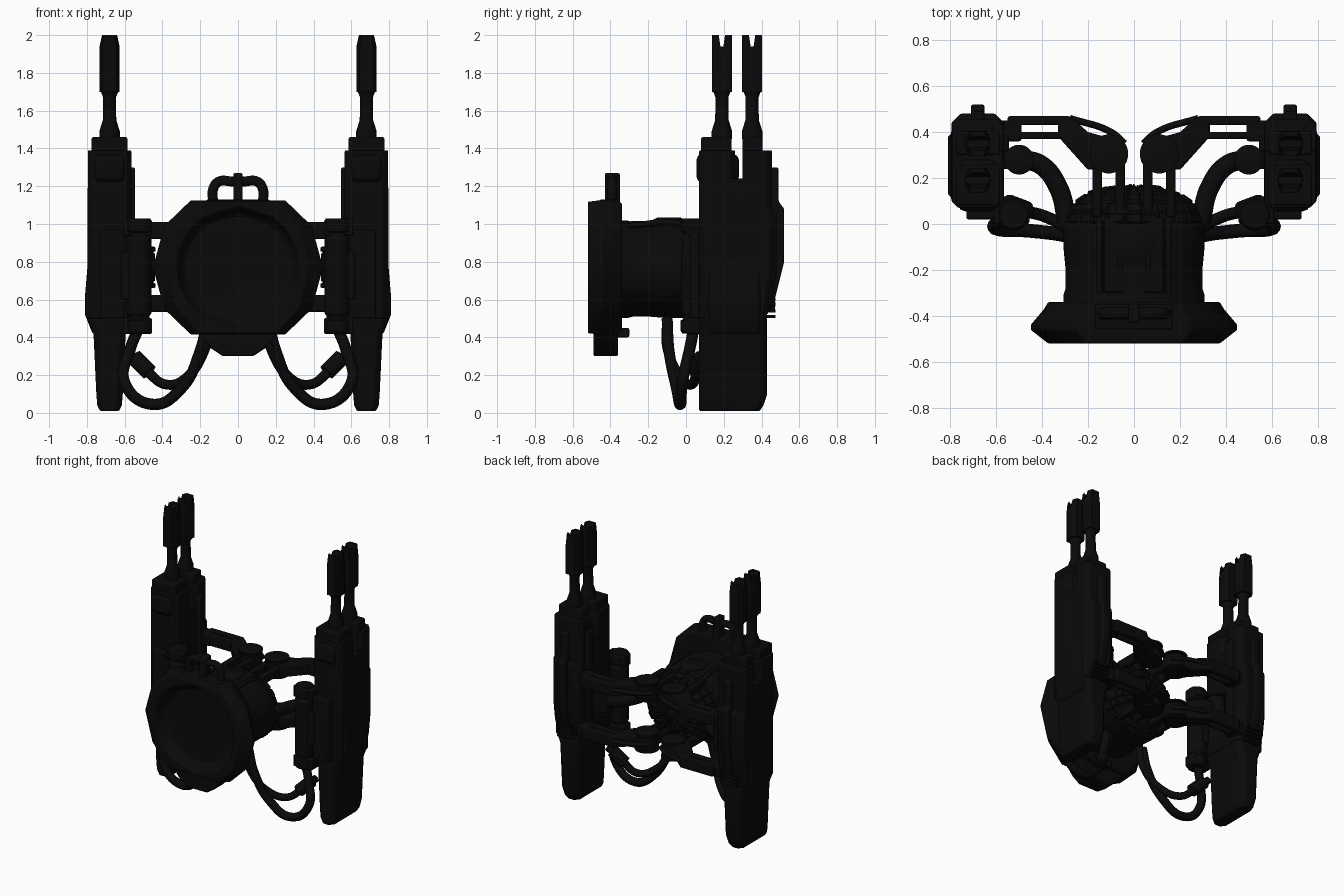
import bpy, bmesh, math, random

random.seed(4)
cube = bpy.data.objects.get("Cube")
if cube:
    bpy.data.objects.remove(cube)

shade = (.003, .003, .003, 1)
black = bpy.data.materials.new("matte_black")
black.use_nodes = True
black.diffuse_color = shade
black.node_tree.nodes["Principled BSDF"].inputs["Base Color"].default_value = shade
solid_parts = []

# Shared anchor positions
POD = .68
FRONT_BARREL, REAR_BARREL = .19, .35
LINK_HEIGHTS = (.58, .965)


def add(name, bm, bevel, pair):
    """Turn a bmesh in world coordinates into an object, optionally mirrored in x."""
    bmesh.ops.recalc_face_normals(bm, faces=bm.faces)
    mesh = bpy.data.meshes.new(name)
    bm.to_mesh(mesh)
    bm.free()
    mesh.materials.append(black)
    part = bpy.data.objects.new(name, mesh)
    bpy.context.collection.objects.link(part)
    if bevel:
        modifier = part.modifiers.new("Bevel", "BEVEL")
        modifier.width, modifier.segments = bevel, 2
        modifier.limit_method = "ANGLE"
    if pair:
        part.modifiers.new("Mirror", "MIRROR")
    solid_parts.append(part)


def loft(name, loops, bevel=.006, pair=True, panel=0):
    """Bridge equal-length loops of points, cap both ends, optionally raise panels."""
    bm = bmesh.new()
    rings = [[bm.verts.new(point) for point in loop] for loop in loops]
    sides = []
    for lower, upper in zip(rings, rings[1:]):
        for i, vert in enumerate(lower):
            sides.append(bm.faces.new((lower[i - 1], vert, upper[i], upper[i - 1])))
    bm.faces.new(rings[0])
    bm.faces.new(rings[-1])
    bmesh.ops.recalc_face_normals(bm, faces=bm.faces)
    if panel:
        for face in sides:
            depth = panel * random.uniform(.3, 1.3)
            bmesh.ops.inset_individual(bm, faces=[face], thickness=panel, depth=depth)
    add(name, bm, bevel, pair)


def place(axis, u, v, along):
    return {"x": (along, u, v), "y": (u, along, v), "z": (u, v, along)}[axis]


def prism(name, axis, outline, span, bevel=.01, pair=True):
    loft(name, [[place(axis, u, v, along) for u, v in outline] for along in span], bevel, pair)


def box(name, xs, ys, zs, bevel=.01, pair=True):
    left, right = xs
    front, back = ys
    prism(name, "z", [(left, front), (right, front), (right, back), (left, back)], zs, bevel, pair)


def around(centre, width):
    return centre - width / 2, centre + width / 2


def chamfered(xs, ys, z, cut=.03):
    """Rectangle with clipped corners at one height."""
    left, right = xs
    front, back = ys
    corners = [(left + cut, front), (right - cut, front), (right, front + cut), (right, back - cut),
               (right - cut, back), (left + cut, back), (left, back - cut), (left, front + cut)]
    return [(x, y, z) for x, y in corners]


def lathe(name, axis, centre, profile, flat=1, pair=True, panel=0):
    angles = [math.tau * (i + .5) / 24 for i in range(24)]
    loops = [[place(axis, centre[0] + radius * math.cos(a), centre[1] + flat * radius * math.sin(a), along)
              for a in angles] for radius, along in profile]
    loft(name, loops, 0, pair, panel)


def collared_rod(name, x, y, low, high, radius):
    """Vertical cylinder with a thick collar and a neck at each end."""
    unit = (high - low) / 8
    collar = [(.85, 0), (1, .2), (1, .9), (.8, 1), (.8, 1.2), (.95, 1.4)]
    profile = [(radius * r, low + unit * t) for r, t in collar]
    profile += [(radius * r, high - unit * t) for r, t in reversed(collar)]
    lathe(name, "z", (x, y), profile)


def tube(name, points, radius, sides=(("left", 1), ("right", -1))):
    """Smooth round tube through a few points."""
    for label, sign in sides:
        curve = bpy.data.curves.new(name, "CURVE")
        curve.dimensions = "3D"
        curve.bevel_depth, curve.use_fill_caps = radius, True
        spline = curve.splines.new("BEZIER")
        spline.bezier_points.add(len(points) - 1)
        for knot, (x, y, z) in zip(spline.bezier_points, points):
            knot.co = (sign * x, y, z)
            knot.handle_left_type = knot.handle_right_type = "AUTO"
        curve.materials.append(black)
        part = bpy.data.objects.new(name + "_" + label, curve)
        bpy.context.collection.objects.link(part)


# Core: a smooth drum with a panelled, rounded back
lathe("core_drum", "y", (0, .76), [(.31, -.36), (.31, -.31), (.3, -.28), (.3, -.2), (.31, -.1), (.31, 0), (.3, .02)],
      flat=.84, pair=False)
dome_angles = [math.radians(step * 17) for step in range(6)]
lathe("core_dome", "y", (0, .76), [(.3 * math.cos(a) ** .8, .16 * math.sin(a)) for a in dome_angles],
      flat=.86, pair=False, panel=.013)
box("core_top_plate", around(0, .26), (-.3, .03), (.95, 1.015), pair=False)
lathe("core_top_cap", "z", (0, -.09), [(.09, .98), (.09, 1.02), (.06, 1.035)], pair=False)
for x in (.06, .15):
    tube("core_top_rail", [(x, -.3, .99), (x, -.1, 1.01), (x, 0, .99), (x, .1, .9)], .014)

# Front ring: angular outline with a round dished face
quarter = [(.45, 0), (.39, .22), (.25, .355)]
upper_half = quarter + [(-x, z) for x, z in reversed(quarter)]
corners = upper_half + [(-x, -z) for x, z in upper_half[1:-1]]
ring_outline = []
for (x, z), (next_x, next_z) in zip(corners, corners[1:] + corners[:1]):
    ring_outline += [(x, z), ((x + next_x) / 2, (z + next_z) / 2)]
ring_steps = [(-.34, .83, .96), (-.37, .87, 1), (-.44, 1, 1), (-.46, 1, 1), (-.52, .83, .98)]
dish_steps = [(-.52, .325), (-.48, .31), (-.45, .28), (-.44, .12)]
ring_loops = [[(x * wide, y, .77 + z * tall) for x, z in ring_outline] for y, wide, tall in ring_steps]
ring_loops += [[(x * radius / math.hypot(x, z), y, .77 + z * radius / math.hypot(x, z)) for x, z in ring_outline]
               for y, radius in dish_steps]
loft("front_ring", ring_loops, pair=False)
chin_half = [(.08, .3), (.14, .34), (.23, .45)]
prism("ring_chin", "y", chin_half + [(-x, z) for x, z in reversed(chin_half)], (-.49, -.36), pair=False)
box("chin_latch", around(0, .12), (-.37, -.3), (.4, .45), pair=False)
box("ring_top_block", around(0, .34), (-.46, -.35), (1.04, 1.13), pair=False)
handle_half = [(.13, 1.1), (.13, 1.19), (.1, 1.225), (.03, 1.225)]
handle = handle_half + [(-x, z) for x, z in reversed(handle_half)]
tube("top_handle", [(x, -.39, z) for x, z in handle], .026, [("middle", 1)])
box("handle_post", around(0, .05), around(-.39, .08), (1.1, 1.27), pair=False)

# Gun pods: chamfered core, tapering stock, twin towers
pod_width, pod_depth = around(POD, .23), (.07, .43)
loft("pod_core", [chamfered(pod_width, pod_depth, z) for z in (.5, 1.24)])
loft("pod_stock", [chamfered(around(POD, width), (.07, back), z)
                   for z, width, back in ((.01, .1, .39), (.04, .13, .41), (.1, .14, .43), (.42, .17, .43), (.5, .23, .43))])
for label, span in (("front", (.07, .26)), ("rear", (.3, .455))):
    loft("pod_tower_" + label, [chamfered(pod_width, span, z) for z in (.9, 1.39)])
box("pod_cap_front", around(POD, .19), (.08, .24), (1.3, 1.46))
box("pod_cap_rear", around(POD, .19), (.3, .405), (1.3, 1.46))
box("pod_front_bulge", around(POD, .17), (.055, .28), (1.22, 1.37), .03)
prism("pod_rear_spine", "x", [(.4, .55), (.47, .6), (.52, .8), (.52, 1.08), (.49, 1.12), (.49, 1.3), (.4, 1.3)],
      around(POD, .06))
loft("pod_rear_cowl", [chamfered(pod_width, (.35, back), z, .04)
                       for z, back in ((.52, .43), (.6, .46), (.75, .48), (1.06, .48), (1.1, .45))])
for step in range(4):
    box("pod_rear_fin", around(POD, .12), (.4, .475), around(.51 + step * .03, .015), 0)

# Outer armour split by a wavy seam, with a swollen lower cheek
seam = [(.25 + .025 * math.sin(step * 2), .48 + step * .12) for step in range(7)]
armour_span = (.76, .796)
prism("armour_front", "x", [(.1, 1.2), (.1, .48)] + seam, armour_span)
prism("armour_rear", "x", [(.41, 1.2), (.41, .48)] + [(y + .02, z) for y, z in seam], armour_span)
loft("armour_cheek", [chamfered((.65, outer), (.1, .41), z)
                      for z, outer in ((.42, .77), (.52, .81), (.62, .81), (.8, .795))])
box("pod_inner_rail", (.545, .6), around(REAR_BARREL, .07), (.55, 1.3))
box("pod_front_plate", around(.665, .13), (.02, .1), (.5, .97))

# Twin barrels with rounded, forked muzzles that taper at the tip
fork_half = [(.053, 1.7), (.053, 1.92), (.053, 2), (.033, 2), (.016, 1.94)]
fork = fork_half + [(-u, z) for u, z in reversed(fork_half)]
muzzle_slices = [(-.053, .5), (-.037, 1), (.037, 1), (.053, .5)]
for y in (FRONT_BARREL, REAR_BARREL):
    lathe("barrel", "z", (POD, y), [(.055, 1.45), (.055, 1.49), (.036, 1.55), (.034, 1.67), (.05, 1.71)])
    loft("muzzle", [[(POD + x * (.75 if z == 2 else 1), y + u * narrow, z) for u, z in fork]
                    for x, narrow in muzzle_slices], 0)

# Vertical actuators and feed elbows beside the pods
collared_rod("actuator", .525, .04, .42, 1.03, .07)
for z in (.46, .98):
    box("actuator_clamp", (.455, .61), around(.045, .09), around(z, .085))
box("actuator_mount", (.53, .62), (0, .12), (.6, .85))
collared_rod("feed_elbow", .5, .28, .66, .88, .065)
box("feed_elbow_mount", (.5, .58), around(.28, .08), around(.77, .14))
tube("feed_hose", [(x, y, .77) for x, y in ((.5, .28), (.41, .26), (.33, .16), (.29, 0))], .042)

# Upper and lower folding links joining core and pods
elbow = [(.11, .25), (.2, .235), (.33, .38), (.33, .47), (.28, .47), (.2, .4), (.11, .375)]
for z in LINK_HEIGHTS:
    thick = around(z, .09)
    collared_rod("link_hinge", .11, .305, z - .07, z + .07, .085)
    for x in (.06, .16):
        box("hinge_bracket", around(x, .04), (.03, .3), around(z, .07))
    prism("link_elbow", "z", elbow, thick)
    box("link_bar_rear", (.28, .55), around(.45, .04), thick)
    box("link_bar_front", (.28, .56), around(.385, .03), thick)
    box("link_end", (.49, .6), (.36, .45), thick)
    tube("link_rod", [(.28, .46, z), (.1, .4, z), (.04, .35, z)], .015)

# Hanging hoses and their couplings
tube("outer_hose", [(.16, -.1, .5), (.2, -.09, .33), (.3, -.05, .13), (.45, -.03, .045),
                    (.6, -.02, .16), (.57, .02, .34), (.53, .04, .44)], .03)
tube("inner_hose", [(.13, -.1, .5), (.17, -.1, .35), (.27, -.03, .19), (.38, .03, .15),
                    (.49, .06, .23), (.58, .1, .32)], .026)
tube("hose_coupling", [(.47, .055, .215), (.55, .085, .295)], .045)

# Smooth the round parts, keep edges crisp
bpy.ops.object.select_all(action="DESELECT")
for part in solid_parts:
    part.select_set(True)
bpy.context.view_layer.objects.active = solid_parts[0]
bpy.ops.object.shade_smooth_by_angle(angle=math.radians(32))
